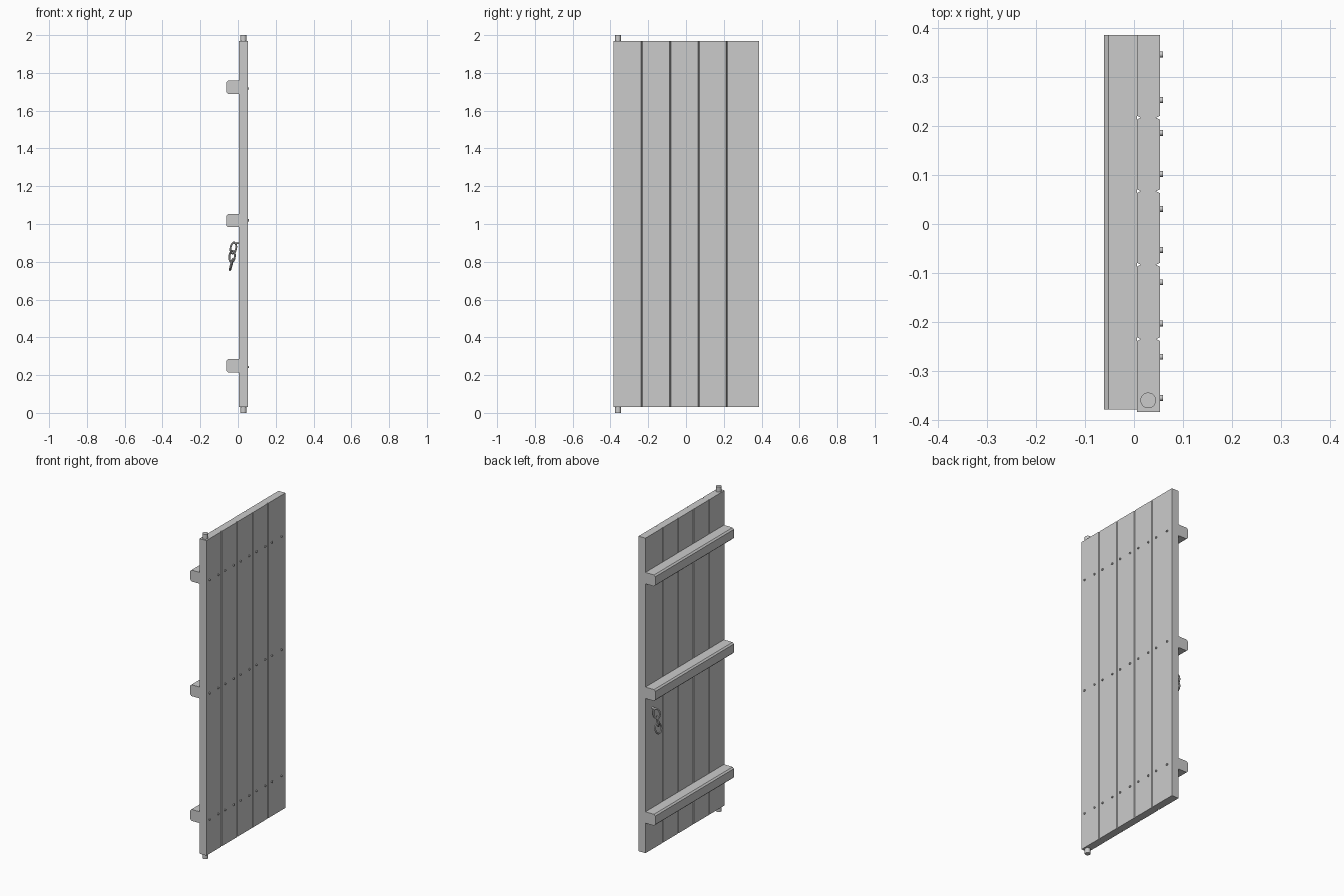
import bpy
import bmesh
from math import cos, sin, pi, radians
from mathutils import Matrix, Vector

if "Cube" in bpy.data.objects:
    bpy.data.objects.remove(bpy.data.objects["Cube"])

grey = bpy.data.materials.new("plain_grey")
grey.use_nodes = True
grey.diffuse_color = (0.6, 0.6, 0.6, 1)
grey.node_tree.nodes["Principled BSDF"].inputs["Base Color"].default_value = (0.6, 0.6, 0.6, 1)


def finish(name, bm, smooth=False):
    bmesh.ops.recalc_face_normals(bm, faces=bm.faces)
    mesh = bpy.data.meshes.new(name)
    bm.to_mesh(mesh)
    bm.free()
    obj = bpy.data.objects.new(name, mesh)
    bpy.context.collection.objects.link(obj)
    mesh.materials.append(grey)
    if smooth:
        bpy.ops.object.select_all(action="DESELECT")
        obj.select_set(True)
        bpy.context.view_layer.objects.active = obj
        bpy.ops.object.shade_smooth_by_angle(angle=radians(40))
    return obj


def prism(name, outline, offset):
    """Extrude a closed outline of 3D points along offset."""
    bm = bmesh.new()
    face = bm.faces.new([bm.verts.new(p) for p in outline])
    ext = bmesh.ops.extrude_face_region(bm, geom=[face], use_keep_orig=True)
    verts = [g for g in ext["geom"] if isinstance(g, bmesh.types.BMVert)]
    bmesh.ops.translate(bm, verts=verts, vec=offset)
    return finish(name, bm)


def add_cylinder(bm, centre, radius, depth, sides, turn=Matrix()):
    bmesh.ops.create_cone(bm, cap_ends=True, segments=sides, radius1=radius,
                          radius2=radius, depth=depth,
                          matrix=Matrix.Translation(centre) @ turn)


def link(name, centre, width, height, wire, turn, steps=20, sides=8):
    """Oval wire loop, flat in its own xz plane before turning."""
    bm = bmesh.new()
    place = Matrix.Translation(centre) @ turn
    rings = []
    for i in range(steps):
        a = 2 * pi * i / steps
        middle = Vector((width * cos(a), 0, height * sin(a)))
        out = Vector((height * cos(a), 0, width * sin(a))).normalized()
        rings.append([bm.verts.new(place @ (middle + wire * (
            out * cos(2 * pi * j / sides) + Vector((0, 1, 0)) * sin(2 * pi * j / sides))))
            for j in range(sides)])
    for i in range(steps):
        a, b = rings[i], rings[(i + 1) % steps]
        for j in range(sides):
            k = (j + 1) % sides
            bm.faces.new((a[j], a[k], b[k], b[j]))
    return finish(name, bm, True)


# Planks, with V grooves along the seams
BACK, FACE, LOW, HIGH = 0.006, 0.053, 0.03, 1.97
seams = [-0.384, -0.235, -0.083, 0.067, 0.217, 0.386]
for n, (y0, y1) in enumerate(zip(seams, seams[1:])):
    c0 = 0.004 if n else 0
    c1 = 0.004 if n < 4 else 0
    points = [(BACK, y0 + c0), (BACK + 2 * c0, y0), (FACE - 2 * c0, y0), (FACE, y0 + c0),
              (FACE, y1 - c1), (FACE - 2 * c1, y1), (BACK + 2 * c1, y1), (BACK, y1 - c1)]
    outline = [(x, y, LOW) for x, y in dict.fromkeys(points)]
    prism(f"plank_{n + 1}", outline, (0, 0, HIGH - LOW))

# Cross battens, chamfered on the outer edges
OUT, CUT, HALF = -0.061, 0.009, 0.035
for name, z in (("lower", 0.25), ("middle", 1.018), ("upper", 1.724)):
    profile = [(BACK, -HALF), (OUT + CUT, -HALF), (OUT, CUT - HALF),
               (OUT, HALF - CUT), (OUT + CUT, HALF), (BACK, HALF)]
    prism(f"{name}_batten", [(x, -0.379, z + h) for x, h in profile], (0, 0.765, 0))

# Nail heads, two per plank on each batten line
sideways = Matrix.Rotation(pi / 2, 4, "Y")
for name, z in (("lower", 0.243), ("middle", 1.02), ("upper", 1.717)):
    bm = bmesh.new()
    for y in (-0.355, -0.271, -0.203, -0.119, -0.053, 0.031, 0.102, 0.186, 0.253, 0.346):
        add_cylinder(bm, (FACE + 0.001, y, z), 0.006, 0.01, 10, sideways)
    finish(f"{name}_nails", bm, True)

# Pivot pins at the hinge edge
for name, z in (("bottom", 0.025), ("top", 1.975)):
    bm = bmesh.new()
    add_cylinder(bm, (0.029, -0.36, z), 0.016, 0.05, 24)
    finish(f"{name}_pivot_pin", bm, True)

# Staple, chain links and pull ring
bm = bmesh.new()
add_cylinder(bm, (-0.006, 0.32, 0.9), 0.006, 0.032, 10, sideways)
finish("staple", bm, True)


def tilt(lean, spin):
    return Matrix.Rotation(radians(lean), 4, "Y") @ Matrix.Rotation(radians(spin), 4, "Z")


link("upper_link", (-0.024, 0.32, 0.873), 0.018, 0.03, 0.005, tilt(10, 35))
link("lower_link", (-0.031, 0.32, 0.828), 0.019, 0.03, 0.005, tilt(6, -40))
link("pull_ring", (-0.035, 0.32, 0.785), 0.026, 0.03, 0.005, tilt(14, 85))
